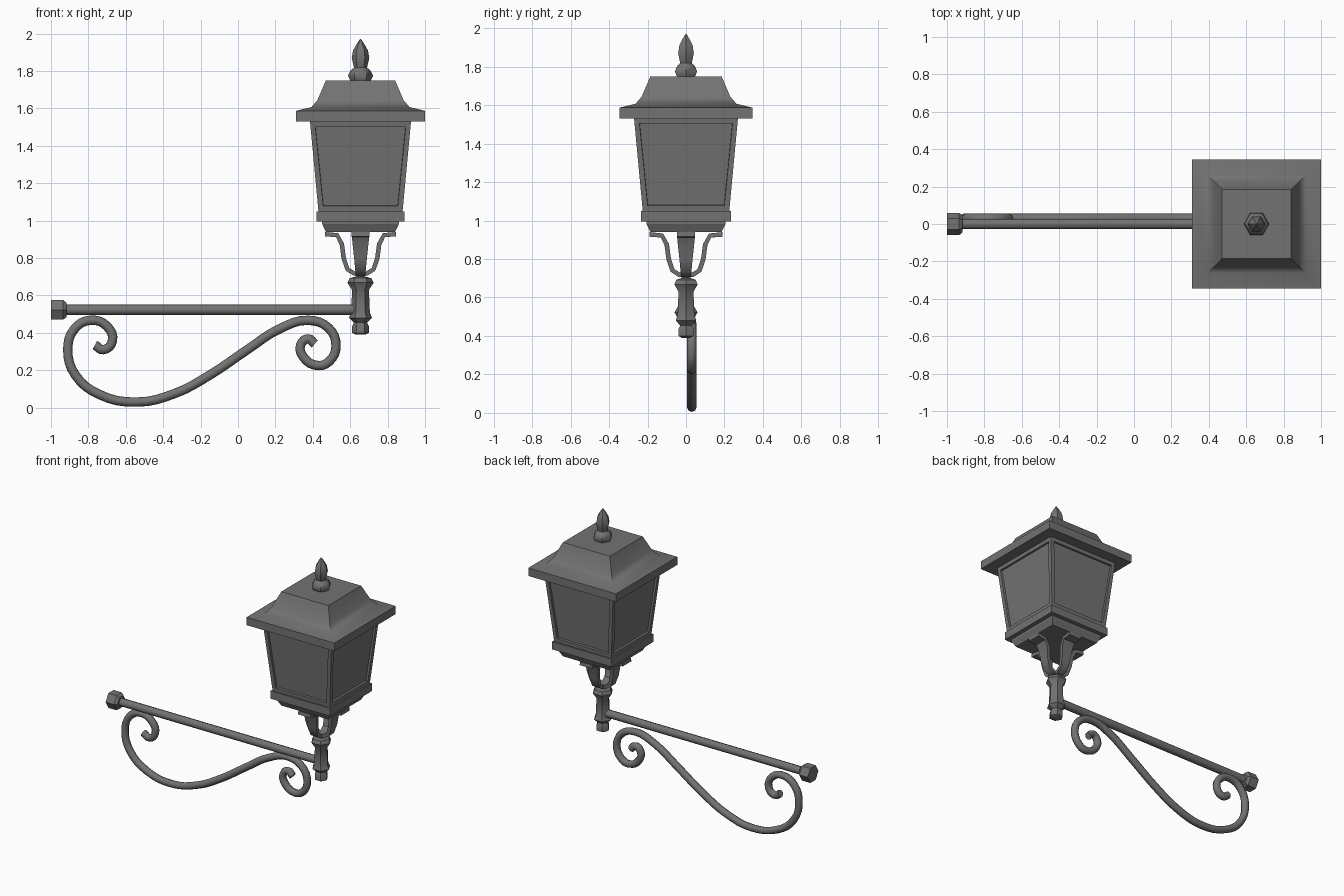
import bpy, bmesh, math
from mathutils import Vector, Matrix

cube = bpy.data.objects.get("Cube")
if cube:
    bpy.data.objects.remove(cube, do_unlink=True)

LAMP_X = 0.655

iron = bpy.data.materials.new("dark grey iron")
iron.use_nodes = True
GREY = (0.17, 0.17, 0.17, 1)
iron.diffuse_color = GREY
iron.node_tree.nodes["Principled BSDF"].inputs["Base Color"].default_value = GREY


def finish(name, data, smooth=None):
    """Link mesh data as a named object, optionally smooth below an angle."""
    ob = bpy.data.objects.new(name, data)
    bpy.context.collection.objects.link(ob)
    data.materials.append(iron)
    if smooth:
        bpy.ops.object.select_all(action='DESELECT')
        ob.select_set(True)
        bpy.context.view_layer.objects.active = ob
        bpy.ops.object.shade_smooth_by_angle(angle=math.radians(smooth))
    return ob


def turned(name, profile, sides, smooth=None, square=False, matrix=None, panels=False):
    """Stack rings of (radius, height); a square uses half-widths."""
    bm = bmesh.new()
    phase = math.pi / 4 if square else 0
    grow = math.sqrt(2) if square else 1
    rings = []
    for r, z in profile:
        angles = [phase + 2 * math.pi * i / sides for i in range(sides)]
        rings.append([bm.verts.new((r * grow * math.cos(a), r * grow * math.sin(a), z))
                      for a in angles])
    walls = []
    for low, high in zip(rings, rings[1:]):
        for i in range(sides):
            j = (i + 1) % sides
            walls.append(bm.faces.new((low[i], low[j], high[j], high[i])))
    bm.faces.new(rings[0][::-1])
    bm.faces.new(rings[-1])
    bm.normal_update()
    if panels:
        # recessed panes in each wall
        bmesh.ops.inset_individual(bm, faces=walls, thickness=0.038)
        bmesh.ops.inset_individual(bm, faces=walls, thickness=0.002, depth=-0.014)
    bm.transform(matrix or Matrix.Translation((LAMP_X, 0, 0)))
    mesh = bpy.data.meshes.new(name)
    bm.to_mesh(mesh)
    bm.free()
    return finish(name, mesh, smooth)


# Lantern
turned("lantern_base", [(.185, .94), (.205, .982), (.205, .995), (.235, .995), (.235, 1.05)],
       4, square=True)
turned("lantern_body", [(.225, 1.05), (.27, 1.53)], 4, square=True, panels=True)
turned("roof", [(.345, 1.53), (.345, 1.587), (.262, 1.607), (.23, 1.645), (.185, 1.75)],
       4, smooth=50, square=True)
turned("finial", [(.055, 1.75), (.067, 1.775), (.055, 1.80), (.035, 1.818), (.04, 1.84),
                  (.047, 1.87), (.04, 1.91), (.02, 1.945), (.003, 1.97)], 6, smooth=50)

# Post below the lantern
turned("post", [(.025, .39), (.045, .40), (.045, .435), (.035, .455), (.062, .48),
                (.05, .51), (.045, .63), (.07, .668), (.058, .692), (.03, .70)], 6, smooth=40)
turned("post_pin", [(.022, .69), (.022, .725)], 6)

# Four bent straps holding the lantern: (distance out, height, half-width)
strap = [(0, .715, .025), (.035, .718, .026), (.07, .74, .028), (.09, .80, .034),
         (.10, .875, .042), (.125, .922, .046), (.19, .928, .048)]
for k, side in enumerate(("left", "back", "right", "front")):
    bm = bmesh.new()
    rings = []
    for i, (d, z, w) in enumerate(strap):
        a, b = strap[max(i - 1, 0)], strap[min(i + 1, len(strap) - 1)]
        t = Vector((b[0] - a[0], 0, b[1] - a[1])).normalized()
        n = Vector((-t.z, 0, t.x)) * 0.012
        c = Vector((d, 0, z))
        rings.append([bm.verts.new(c + n * s + Vector((0, w * q, 0)))
                      for s, q in ((-1, -1), (-1, 1), (1, 1), (1, -1))])
    for low, high in zip(rings, rings[1:]):
        for i in range(4):
            j = (i + 1) % 4
            bm.faces.new((low[i], low[j], high[j], high[i]))
    bm.faces.new(rings[0][::-1])
    bm.faces.new(rings[-1])
    bmesh.ops.recalc_face_normals(bm, faces=bm.faces)
    bm.transform(Matrix.Translation((LAMP_X, 0, 0)) @ Matrix.Rotation(k * math.pi / 2, 4, 'Z'))
    mesh = bpy.data.meshes.new("strap")
    bm.to_mesh(mesh)
    bm.free()
    finish(side + "_strap", mesh, 40)

# Horizontal arm and its wall end, turned about the x axis
along_x = Matrix.Translation((0, 0, .523)) @ Matrix.Rotation(math.pi / 2, 4, 'Y') \
    @ Matrix.Rotation(math.pi / 2, 4, 'Z')
turned("arm", [(.028, -.95), (.028, .63)], 8, smooth=50, matrix=along_x)
turned("arm_end_cap", [(.06, -1), (.06, -.935), (.045, -.917)], 6, matrix=along_x)

# Scroll under the arm
path = [(-.765, .335), (-.72, .31), (-.672, .355), (-.70, .435), (-.79, .467), (-.875, .42),
        (-.91, .31), (-.87, .175), (-.74, .07), (-.54, .03), (-.34, .075), (-.15, .175),
        (.05, .31), (.22, .42), (.375, .467), (.485, .425), (.524, .33), (.49, .25),
        (.43, .225), (.35, .27), (.335, .335), (.375, .368), (.41, .34)]
curve = bpy.data.curves.new("scroll", 'CURVE')
curve.dimensions = '3D'
curve.bevel_depth = 0.025
curve.bevel_resolution = 2
curve.resolution_u = 4
curve.use_fill_caps = True
spline = curve.splines.new('BEZIER')
spline.bezier_points.add(len(path) - 1)
for p, (x, z) in zip(spline.bezier_points, path):
    p.co = (x, .03, z)
    p.handle_left_type = p.handle_right_type = 'AUTO'
tmp = bpy.data.objects.new("scroll_curve", curve)
bpy.context.collection.objects.link(tmp)
bpy.context.view_layer.update()
mesh = bpy.data.meshes.new_from_object(tmp.evaluated_get(bpy.context.evaluated_depsgraph_get()))
bpy.data.objects.remove(tmp, do_unlink=True)
mesh.materials.clear()
finish("scroll", mesh, 50)
